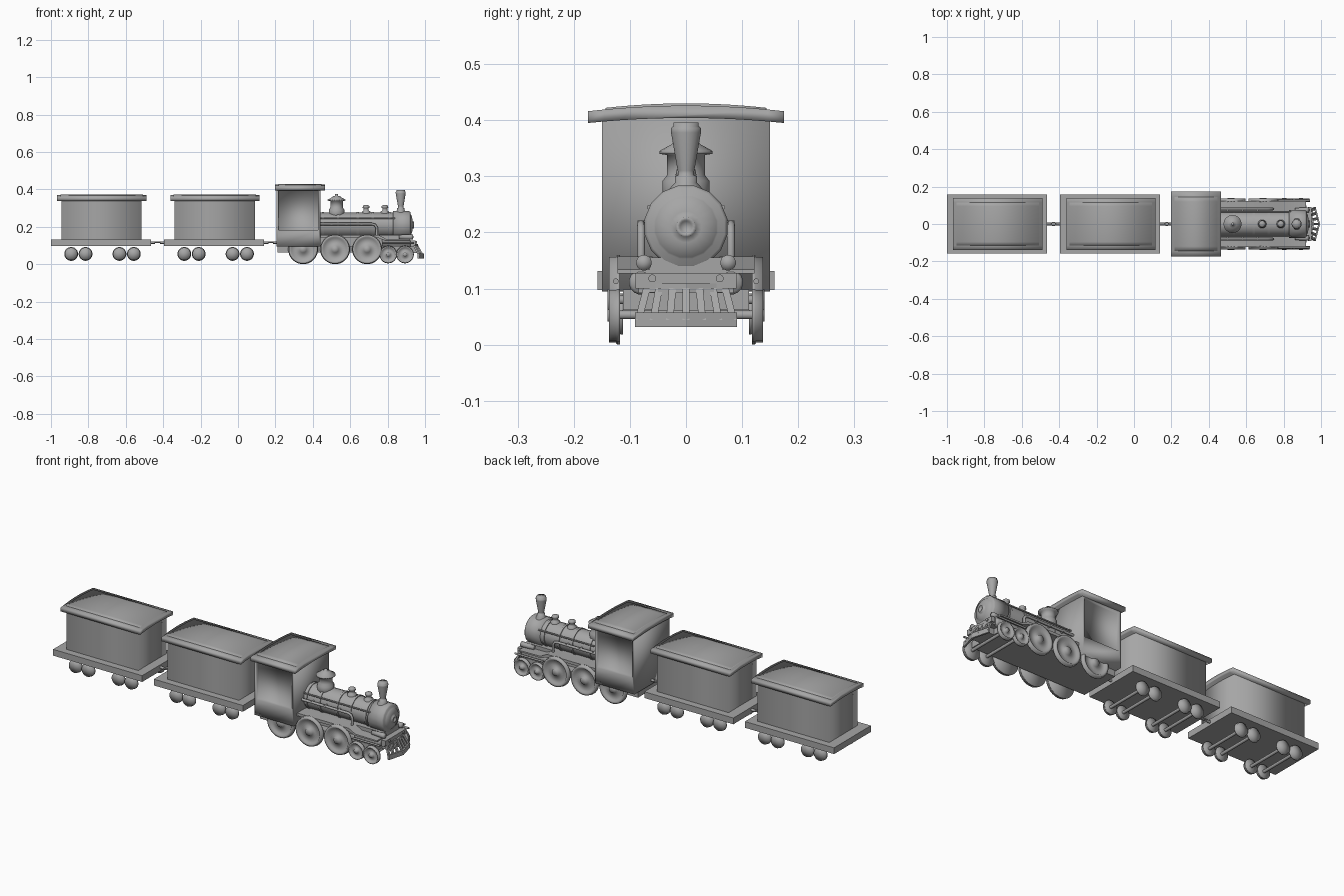
import bpy, bmesh
from math import pi, sin, cos, radians

if "Cube" in bpy.data.objects:
    bpy.data.objects.remove(bpy.data.objects["Cube"])

grey = bpy.data.materials.new("dark_grey")
grey.diffuse_color = (.38, .38, .38, 1)
grey.use_nodes = True
grey.node_tree.nodes["Principled BSDF"].inputs["Base Color"].default_value = grey.diffuse_color


def finish(name, bm, angle=35):
    bmesh.ops.remove_doubles(bm, verts=bm.verts, dist=1e-5)
    bmesh.ops.recalc_face_normals(bm, faces=bm.faces)
    me = bpy.data.meshes.new(name)
    bm.to_mesh(me)
    bm.free()
    me.materials.append(grey)
    ob = bpy.data.objects.new(name, me)
    bpy.context.collection.objects.link(ob)
    bpy.ops.object.select_all(action='DESELECT')
    ob.select_set(True)
    bpy.context.view_layer.objects.active = ob
    bpy.ops.object.shade_smooth_by_angle(angle=radians(angle))
    return ob


def prism(name, pts, a, b, axis, angle=35, caps=True):
    """Extrude a 2D outline: axis 'y' takes (x, z), 'x' takes (y, z), 'z' takes (x, y)."""
    bm = bmesh.new()
    put = {'y': lambda p, t: (p[0], t, p[1]), 'x': lambda p, t: (t, p[0], p[1]),
           'z': lambda p, t: (p[0], p[1], t)}[axis]
    v0 = [bm.verts.new(put(p, a)) for p in pts]
    v1 = [bm.verts.new(put(p, b)) for p in pts]
    n = len(pts)
    if caps:
        bm.faces.new(v0)
        bm.faces.new(v1[::-1])
    for i in range(n):
        bm.faces.new((v0[i], v0[(i + 1) % n], v1[(i + 1) % n], v1[i]))
    return finish(name, bm, angle)


def box(name, x0, x1, y0, y1, z0, z1):
    return prism(name, [(x0, z0), (x1, z0), (x1, z1), (x0, z1)], y0, y1, 'y')


def lathe(name, prof, axis, loc=(0, 0, 0), n=24, angle=180):
    """Spin (radius, distance) points around an axis through loc."""
    bm = bmesh.new()
    rings = []
    for r, t in prof:
        ring = []
        for i in range(n):
            a = 2 * pi * (i + .5) / n
            u, w = r * cos(a), r * sin(a)
            co = {'x': (t, u, w), 'y': (u, t, w), 'z': (u, w, t)}[axis]
            ring.append(bm.verts.new([c + l for c, l in zip(co, loc)]))
        rings.append(ring)
    for p, q in zip(rings, rings[1:]):
        for i in range(n):
            j = (i + 1) % n
            bm.faces.new((p[i], p[j], q[j], q[i]))
    return finish(name, bm, angle)


def rod(name, axis, loc, r, a, b, n=12):
    return lathe(name, [(0, a), (r, a), (r, b), (0, b)], axis, loc, n, 35)


def pipe(name, pts, r, cyclic=False):
    cu = bpy.data.curves.new(name, 'CURVE')
    cu.dimensions = '3D'
    cu.bevel_depth, cu.bevel_resolution, cu.use_fill_caps = r, 2, True
    sp = cu.splines.new('POLY')
    sp.points.add(len(pts) - 1)
    for p, co in zip(sp.points, pts):
        p.co = (*co, 1)
    sp.use_cyclic_u = cyclic
    cu.materials.append(grey)
    bpy.context.collection.objects.link(bpy.data.objects.new(name, cu))


def bar(name, p, q, wide, tall):
    """Thin slanted bar between two points."""
    bm = bmesh.new()
    v = [bm.verts.new((c[0] + a * .005, c[1] + b * wide, c[2] + b * tall))
         for c in (p, q) for a, b in ((-1, -1), (1, -1), (1, 1), (-1, 1))]
    for f in ((0, 1, 2, 3), (7, 6, 5, 4), (0, 4, 5, 1), (1, 5, 6, 2), (2, 6, 7, 3), (3, 7, 4, 0)):
        bm.faces.new([v[i] for i in f])
    finish(name, bm)


def roof(name, x0, x1, hw, z):
    """Arched slab with a smaller raised layer on top, shaded softly."""
    def arc(w, base, rise):
        return [(w * k / 6, base + rise * (1 - (k / 6) ** 2)) for k in range(-6, 7)]
    prism(name, arc(hw, z, .009) + arc(hw, z + .021, .010)[::-1], x0, x1, 'x', 180)
    w = hw * .82
    prism(name + "_top", [(-w, z + .015), (w, z + .015)] + arc(w, z + .027, .008)[::-1],
          x0 + .018, x1 - .018, 'x', 180)


# Wagons: platform, body, roof, wheels on axles
for k, dx in enumerate((-1.0, -.395)):
    n = f"wagon_{k + 1}_"
    box(n + "platform", dx, dx + .535, -.158, .158, .097, .131)
    prism(n + "body", [(dx + .055, -.12), (dx + .485, -.12), (dx + .485, .12), (dx + .055, .12)],
          .13, .348, 'z', 180, False)
    roof(n + "roof", dx + .033, dx + .51, .14, .339)
    for x in (.108, .185, .366, .443):
        rod(n + "axle", 'y', (dx + x, 0, .055), .008, -.12, .12)
        for s in (1, -1):
            lathe(n + "wheel", [(0, s * .112), (.037, s * .112), (.037, s * .117), (.034, s * .119),
                                (.034, s * .13), (0, s * .134)], 'y', (dx + x, 0, .055), 20)
    # Coupling hooks and link
    x = dx + .535
    rod(n + "hook_rear", 'x', (x, 0, .116), .007, -.01, .022)
    rod(n + "hook_front", 'x', (x, 0, .116), .007, .048, .075)
    pipe(n + "link", [(x + .035 + .018 * cos(a * pi / 6), .006 * sin(a * pi / 6), .118) for a in range(12)], .004, True)

# Cab with recessed side panels
bm = bmesh.new()
bmesh.ops.create_cube(bm, size=1)
for v in bm.verts:
    v.co = (.323 + v.co.x * .236, v.co.y * .30, .25 + v.co.z * .31)
bm.normal_update()
for f in [f for f in bm.faces if abs(f.normal.y) > .5]:
    s = 1 if f.normal.y > 0 else -1
    bmesh.ops.inset_region(bm, faces=[f], thickness=.018)
    for v in f.verts:
        if v.co.z < .2:
            v.co.z = .182
    f2 = bmesh.ops.extrude_discrete_faces(bm, faces=[f])['faces'][0]
    for v in f2.verts:
        v.co.y -= s * .018
finish("cab", bm, 180)
roof("cab_roof", .198, .465, .175, .395)

# Chassis and front deck
box("chassis", .21, .9, -.112, .112, .062, .098)
box("frame", .44, .92, -.065, .065, .095, .155)
box("front_deck", .8, .94, -.085, .085, .092, .128)
box("front_beam", .93, .95, -.09, .09, .1, .128)

# Boiler with bands, smokebox and front door
C = (0, 0, .21)
rod("boiler", 'x', C, .066, .43, .84, 24)
for x in (.455, .535, .64, .72, .81):
    rod("boiler_band", 'x', C, .070, x - .006, x + .006, 24)
lathe("smokebox", [(0, .83), (.075, .83), (.075, .915), (.07, .921), (.058, .921), (.055, .926),
                   (.028, .934), (.02, .934), (.018, .942), (.012, .942), (.01, .936), (0, .936)], 'x', C, 16)

# Steam dome, valves and chimney
lathe("steam_dome", [(0, .24), (.042, .24), (.042, .292), (.034, .302), (.034, .338), (.048, .34), (.048, .345),
                     (.026, .357), (.022, .362), (.008, .365), (.008, .374), (0, .375)], 'z', (.527, 0, 0))
for x in (.685, .785):
    lathe("valve", [(0, .25), (.023, .25), (.023, .282), (.014, .286), (.014, .3), (.019, .302),
                    (.017, .312), (.008, .317), (0, .317)], 'z', (x, 0, 0), 16)
lathe("chimney", [(0, .25), (.03, .25), (.03, .278), (.02, .288), (.02, .3), (.014, .302), (.015, .31),
                  (.027, .378), (.027, .386), (.023, .389), (.023, .396), (0, .396)], 'z', (.87, 0, 0), 20)

BIG, SMALL = (.348, .519, .69), (.803, .893)
for x in BIG + SMALL:
    rod("axle", 'y', (x, 0, .08 if x in BIG else .053), .008, -.12, .12)

for s in (1, -1):
    # Wheels
    for x in BIG + SMALL:
        big = x in BIG
        k, z = (1, .08) if big else (.59, .052)
        prof = [(0, .118), (.08, .118), (.08, .123), (.077, .125), (.077, .137), (.066, .137), (.06, .129),
                (.022, .129), (.018, .14), (0, .14)]
        lathe("drive_wheel" if big else "lead_wheel", [(r * k, s * t) for r, t in prof], 'y', (x, 0, z), 28)
    # Piston rod and cylinder
    rod("piston_rod", 'x', (0, s * .125, .113), .005, .77, .94)
    lathe("cylinder", [(0, .77), (.02, .77), (.022, .775), (.022, .915), (.018, .922), (0, .922)],
          'x', (0, s * .08, .111), 16)
    # Running board
    prism("running_board", [(.43, .142), (.745, .142), (.785, .127), (.92, .127), (.92, .134), (.79, .136),
                            (.75, .157), (.43, .157)], s * .06, s * .122, 'y')
    # Side pipe with brackets, front lamps and bolts
    y = s * .08
    pipe("side_pipe", [(.44, y, .215), (.715, y, .215), (.733, y, .21), (.742, y, .195), (.742, y, .15)], .007)
    pipe("hand_rail", [(.44, s * .066, .245), (.84, s * .066, .245)], .004)
    for x in (.5, .58, .66):
        rod("pipe_bracket", 'y', (x, 0, .215), .006, s * .06, s * .086)
    lathe("front_lamp", [(0, .86), (.011, .86), (.014, .92), (.014, .935), (0, .938)], 'x', (0, s * .075, .146), 16)
    rod("beam_bolt", 'x', (0, s * .06, .118), .007, .945, .956)
    # Cowcatcher half: sloped slats between top and bottom rails
    top = lambda t: (.958 - .018 * t, s * .075 * t, .101)
    low = lambda t: (.99 - .024 * t, s * .091 * t, .044)
    bar("catcher_top_rail", top(0), top(1), 0, .008)
    bar("catcher_bottom_rail", low(0), low(1), 0, .013)
    for t in (0, .32, .64, .93):
        bar("catcher_slat", top(t), low(t), .0065, 0)
box("catcher_mount", .9, .955, -.05, .05, .06, .1)
